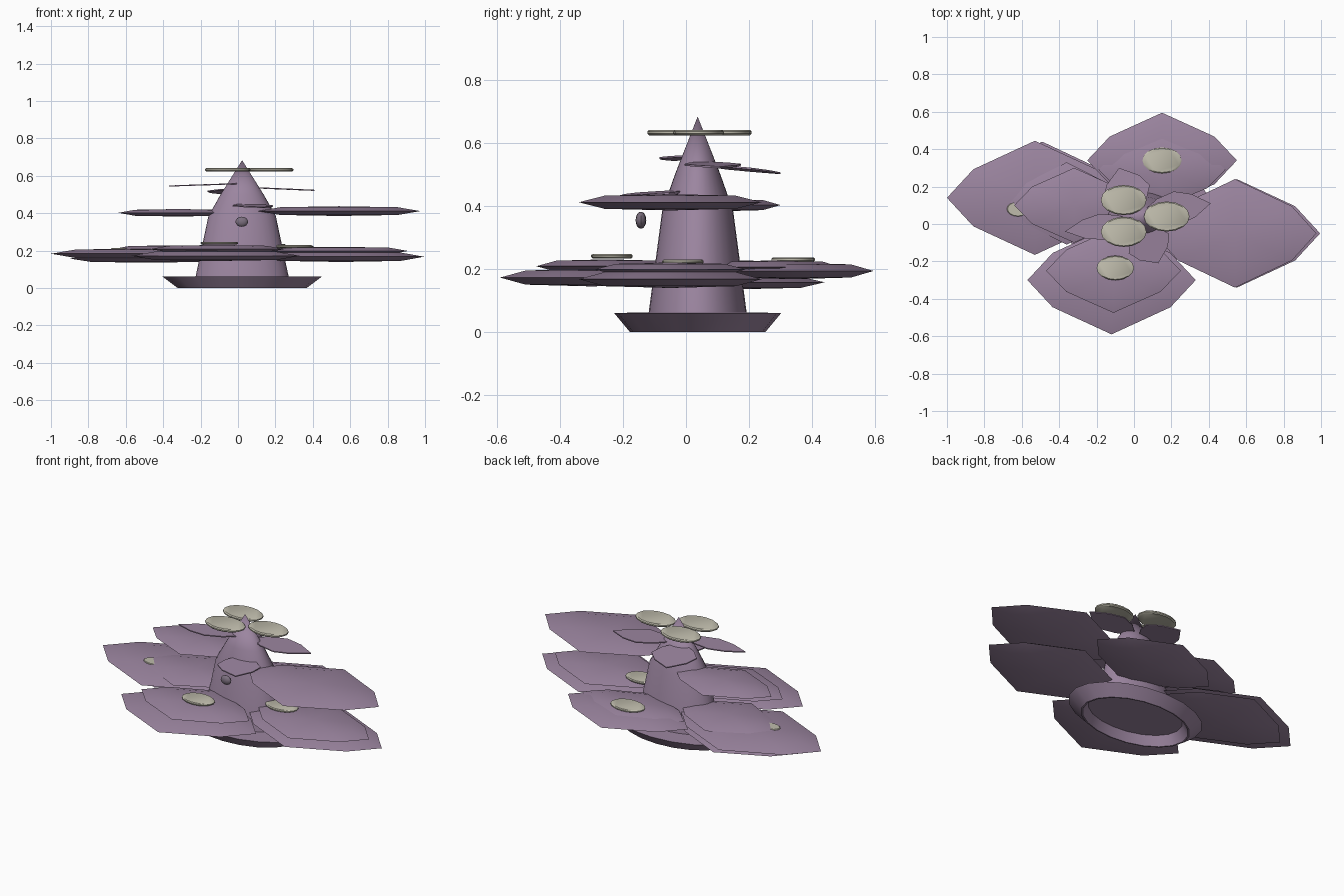
import bpy, bmesh, math
from mathutils import Vector, Matrix

if "Cube" in bpy.data.objects:
    bpy.data.objects.remove(bpy.data.objects["Cube"])

AX, AY, SQ = 0.022, 0.037, 0.625   # tower axis and its depth squash


def material(name, rgb):
    m = bpy.data.materials.new(name)
    m.diffuse_color = (*rgb, 1)
    m.use_nodes = True
    m.node_tree.nodes["Principled BSDF"].inputs["Base Color"].default_value = m.diffuse_color
    return m


PURPLE = material("dusty_purple", (0.33, 0.235, 0.35))
CREAM = material("pale_cream", (0.52, 0.50, 0.41))
GREY = material("dark_grey_purple", (0.20, 0.16, 0.21))


def rings_mesh(name, rings, mat, angle=35):
    """Skin a list of vertex rings; a one-point ring is an apex."""
    bm = bmesh.new()
    loops = [[bm.verts.new(p) for p in r] for r in rings]
    for a, b in zip(loops, loops[1:]):
        n = max(len(a), len(b))
        for i in range(n):
            j = (i + 1) % n
            if len(a) == 1:
                bm.faces.new((a[0], b[j], b[i]))
            elif len(b) == 1:
                bm.faces.new((a[i], a[j], b[0]))
            else:
                bm.faces.new((a[i], a[j], b[j], b[i]))
    for end in (loops[0], loops[-1]):
        if len(end) > 1:
            bm.faces.new(end)
    bmesh.ops.recalc_face_normals(bm, faces=bm.faces)
    me = bpy.data.meshes.new(name)
    bm.to_mesh(me)
    bm.free()
    ob = bpy.data.objects.new(name, me)
    bpy.context.collection.objects.link(ob)
    me.materials.append(mat)
    bpy.ops.object.select_all(action='DESELECT')
    ob.select_set(True)
    bpy.context.view_layer.objects.active = ob
    bpy.ops.object.shade_smooth_by_angle(angle=math.radians(angle))
    return ob


def lathe(name, profile, mat, n=32, c=(AX, AY, 0), squash=SQ, angle=35):
    rings = []
    for r, z in profile:
        k = n if r > 0 else 1
        rings.append([(c[0] + r * math.cos(2 * math.pi * i / n),
                       c[1] + r * squash * math.sin(2 * math.pi * i / n),
                       c[2] + z) for i in range(k)])
    return rings_mesh(name, rings, mat, angle)


# eight-sided pad outline, pointed towards +-y
OUTLINE = [(1, 0), (0.7, 0.5), (0, 1), (-0.7, 0.5),
           (-1, 0), (-0.7, -0.5), (0, -1), (0.7, -0.5)]


def pad(name, centre, a, b, h, mat=PURPLE):
    """Flattened faceted lens."""
    x, y, z = centre
    rings = []
    for s, t in ((0, -1), (0.72, -0.8), (1, 0), (0.72, 0.8), (0, 1)):
        pts = OUTLINE if s else [(0, 0)]
        rings.append([(x + u * a * s, y + v * b * s, z + t * h) for u, v in pts])
    return rings_mesh(name, rings, mat, 50)


def petal(name, root, tip, half_width):
    """Thin tilted leaf running from the tower to its tip."""
    root, tip = Vector(root), Vector(tip)
    along = (tip - root) / 2
    side = along.cross(Vector((0, 0, 1))).normalized() * half_width
    mid = (root + tip) / 2
    up = Vector((0, 0, 0.003))
    rings = [[mid + side * u + along * v + up * s for u, v in OUTLINE] for s in (-1, 1)]
    return rings_mesh(name, rings, PURPLE)


def disc(name, c, r, h, squash=0.66):
    return lathe(name, [(r * 0.93, -h), (r, -h * 0.4), (r, h * 0.4), (r * 0.93, h)],
                 CREAM, 16, c, squash)


# base dish with a recessed underside
lathe("base_dish", [(0.30, 0.055), (0.335, 0.0), (0.345, 0.0),
                    (0.425, 0.06), (0.25, 0.061)], PURPLE, 20)
# tower body and pointed roof
lathe("tower", [(0.25, 0.055), (0.18, 0.385), (0.115, 0.50), (0, 0.683)], PURPLE)

# lower tier of large pads
pad("lower_pad_left", (-0.53, 0.14, 0.183), 0.47, 0.305, 0.028)
pad("lower_pad_right", (0.55, -0.05, 0.167), 0.445, 0.29, 0.028)
pad("lower_pad_back", (0.15, 0.34, 0.193), 0.40, 0.255, 0.026)
pad("lower_pad_front", (-0.12, -0.30, 0.172), 0.45, 0.29, 0.028)
pad("under_pad_left", (-0.49, 0.17, 0.157), 0.41, 0.27, 0.022)

# smaller pads stacked on the large ones
pad("stacked_pad_left", (-0.36, 0.11, 0.208), 0.31, 0.22, 0.020)
pad("stacked_pad_right", (0.54, -0.05, 0.198), 0.37, 0.24, 0.022)
pad("stacked_pad_back", (0.15, 0.29, 0.205), 0.34, 0.20, 0.022)
pad("stacked_pad_front", (-0.11, -0.25, 0.208), 0.36, 0.225, 0.022)

# upper tier
pad("upper_pad_right", (0.54, -0.05, 0.411), 0.435, 0.29, 0.026)
pad("upper_pad_left", (-0.32, 0.10, 0.402), 0.32, 0.20, 0.020)

# thin petals around the roof
petal("petal_left", (0.02, 0.01, 0.558), (-0.37, -0.04, 0.545), 0.07)
petal("petal_right", (0.04, 0.06, 0.538), (0.41, 0.11, 0.522), 0.09)
petal("petal_back", (0.0, 0.04, 0.532), (-0.08, 0.30, 0.503), 0.13)
petal("petal_front", (0.03, 0.0, 0.448), (0.13, -0.21, 0.430), 0.12)

# cream discs on the pads
disc("pad_disc_front", (-0.10, -0.235, 0.24), 0.10, 0.007)
disc("pad_disc_back", (0.15, 0.34, 0.229), 0.105, 0.007)
disc("pad_disc_right", (0.30, -0.01, 0.222), 0.10, 0.007)
disc("pad_disc_left", (-0.62, 0.08, 0.207), 0.06, 0.006)

# three cream discs at the crown
for i, (x, y) in enumerate([(-0.055, 0.128), (0.175, 0.04), (-0.055, -0.042)]):
    disc(f"crown_disc_{i + 1}", (x, y, 0.632), 0.122, 0.009)

# small bead in front of the tower
bead = [(0.034 * math.sin(math.pi * i / 8), -0.027 * math.cos(math.pi * i / 8))
        for i in range(1, 8)]
lathe("bead", [(0, -0.027)] + bead + [(0, 0.027)], GREY, 12, (0.02, -0.143, 0.354), 0.5)
